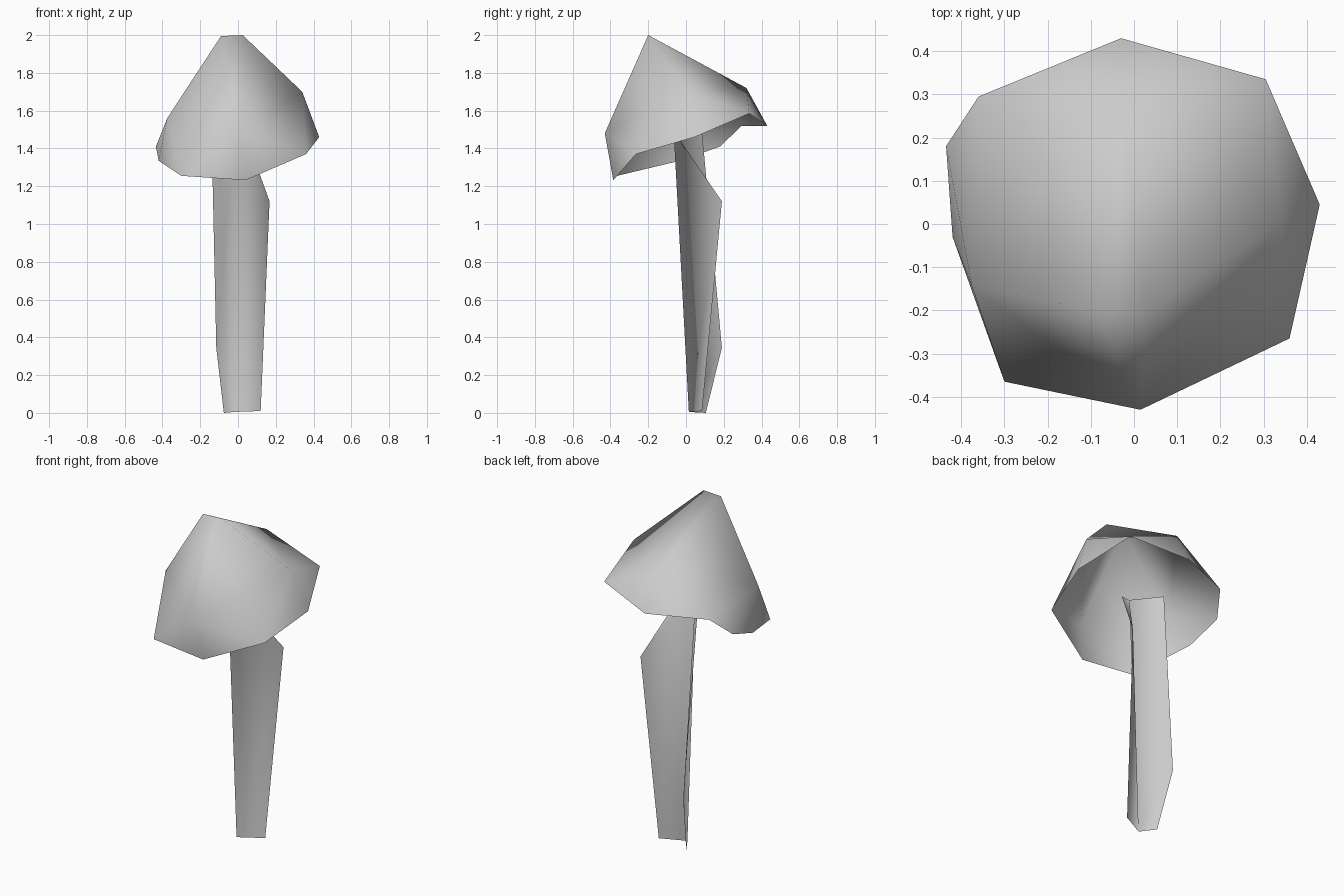
import bpy, bmesh, math

if "Cube" in bpy.data.objects:
    bpy.data.objects.remove(bpy.data.objects["Cube"], do_unlink=True)

grey = bpy.data.materials.new("plain_grey")
grey.use_nodes = True
grey.diffuse_color = (0.6, 0.6, 0.6, 1)
grey.node_tree.nodes["Principled BSDF"].inputs["Base Color"].default_value = (0.6, 0.6, 0.6, 1)


def ring(bm, points):
    """Add a loop of vertices, returned as (angle, vertex) sorted around its own centre."""
    cx = sum(p[0] for p in points) / len(points)
    cy = sum(p[1] for p in points) / len(points)
    full = 2 * math.pi
    loop = [(math.atan2(p[1] - cy, p[0] - cx) % full, bm.verts.new(p)) for p in points]
    return sorted(loop, key=lambda item: item[0])


def zip_rings(bm, lower, upper):
    """Join two loops with outward triangles, each vertex linking to its nearest by angle."""
    full = 2 * math.pi
    events = []
    for side, loop in enumerate((lower, upper)):
        for i, (angle, vert) in enumerate(loop):
            nxt_angle, nxt = loop[(i + 1) % len(loop)]
            gap = (nxt_angle - angle) % full
            events.append(((angle + gap / 2) % full, side, vert, nxt))
    events.sort(key=lambda e: e[0])
    current = [next(e[2] for e in events if e[1] == s) for s in (0, 1)]
    for _, side, vert, nxt in events:
        tri = (vert, nxt, current[1 - side])
        bm.faces.new(tri if side == 0 else tri[::-1])
        current[side] = nxt


def finish(bm, name):
    for face in bm.faces:
        face.smooth = True
    mesh = bpy.data.meshes.new(name)
    bm.to_mesh(mesh)
    bm.free()
    mesh.materials.append(grey)
    bpy.context.collection.objects.link(bpy.data.objects.new(name, mesh))


# Cap: open, hollow shell from the rim up over the shoulder to a short ridge
bm = bmesh.new()
rim = ring(bm, [
    (0.43, 0.045, 1.46), (0.305, 0.335, 1.585), (-0.03, 0.43, 1.52),
    (-0.36, 0.295, 1.52), (-0.435, 0.18, 1.41), (-0.42, -0.03, 1.335),
    (-0.3, -0.365, 1.255), (0.04, -0.385, 1.232), (0.36, -0.265, 1.37)])
shoulder = ring(bm, [
    (0.34, 0.005, 1.7), (-0.035, 0.32, 1.72),
    (-0.375, -0.145, 1.56), (0.015, -0.43, 1.48)])
ridge = ring(bm, [(0.025, -0.2, 2.0), (-0.09, -0.2, 1.995)])
zip_rings(bm, rim, shoulder)
zip_rings(bm, shoulder, ridge)
finish(bm, "cap")

# Stem: folded sheet, open at the back, with a bent left and right edge
bm = bmesh.new()
left_low, left_bend, left_top = [bm.verts.new(p) for p in (
    (-0.075, 0.105, 0.0), (-0.115, 0.19, 0.345), (-0.14, 0.085, 1.485))]
front_low, front_top = [bm.verts.new(p) for p in (
    (-0.02, 0.015, 0.005), (-0.02, -0.065, 1.485))]
right_low, right_bend, right_top = [bm.verts.new(p) for p in (
    (0.12, 0.085, 0.01), (0.167, 0.19, 1.12), (0.035, -0.06, 1.485))]
for tri in ((left_low, front_low, left_bend), (left_bend, front_low, front_top),
            (left_bend, front_top, left_top), (front_low, right_low, right_bend),
            (front_low, right_bend, front_top), (front_top, right_bend, right_top)):
    bm.faces.new(tri)
finish(bm, "stem")
